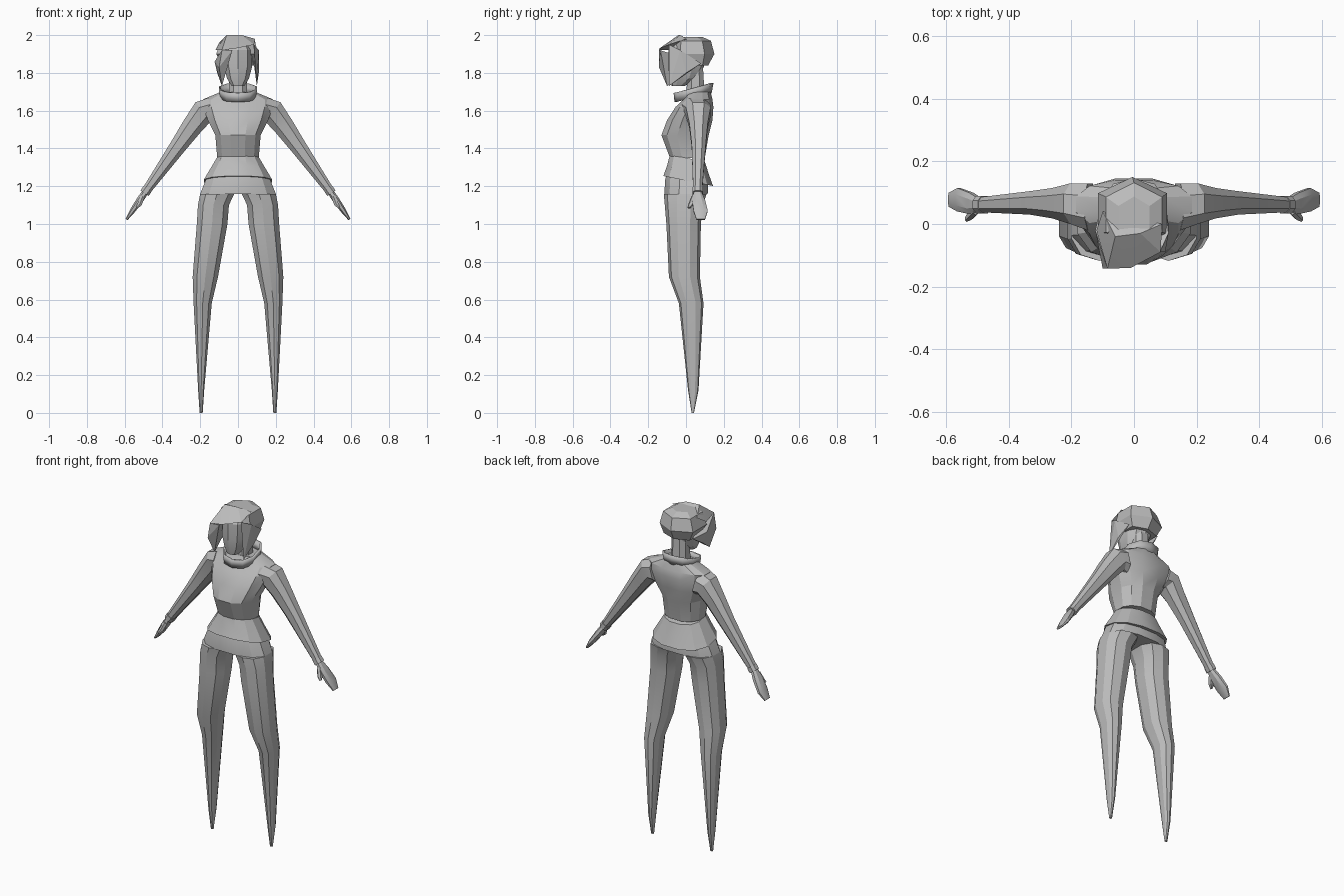
import bpy, bmesh
from math import sin, cos, pi, radians, copysign
from mathutils import Vector

cube = bpy.data.objects.get("Cube")
if cube:
    bpy.data.objects.remove(cube, do_unlink=True)

grey = bpy.data.materials.new("plain grey")
grey.use_nodes = True
tone = (.5, .5, .5, 1)
grey.diffuse_color = tone
grey.node_tree.nodes["Principled BSDF"].inputs["Base Color"].default_value = tone


def finish(bm, name, angle):
    bmesh.ops.recalc_face_normals(bm, faces=bm.faces[:])
    mesh = bpy.data.meshes.new(name)
    bm.to_mesh(mesh)
    bm.free()
    mesh.materials.append(grey)
    obj = bpy.data.objects.new(name, mesh)
    bpy.context.collection.objects.link(obj)
    bpy.ops.object.select_all(action="DESELECT")
    obj.select_set(True)
    bpy.context.view_layer.objects.active = obj
    bpy.ops.object.shade_smooth_by_angle(angle=radians(angle))
    return obj


def ring(z, half, front, back, x=0, tilt=0):
    """Describe one cross-section; tilt leans it sideways, in degrees."""
    return Vector((x, (front + back) / 2, z)), half, (back - front) / 2, radians(tilt)


def squarish(value, sides):
    """Round a section out towards a box so that its flats reach full width."""
    return copysign(abs(value / cos(pi / sides)) ** .85, value)


def loft(name, rings, sides=8, slope=0, mirror=1, capped=True):
    """Skin a series of cross-sections; slope raises the back of each."""
    bm = bmesh.new()
    loops = []
    for centre, half, depth, tilt in rings:
        loop = []
        for i in range(sides):
            angle = 2 * pi * (i + .5) / sides
            across = half * squarish(cos(angle), sides)
            y = centre.y + depth * squarish(sin(angle), sides)
            x = centre.x + across * cos(tilt)
            z = centre.z + across * sin(tilt) + slope * y
            loop.append(bm.verts.new((mirror * x, y, z)))
        loops.append(loop)
    for low, high in zip(loops, loops[1:]):
        for i in range(sides):
            j = (i + 1) % sides
            bm.faces.new((low[i], low[j], high[j], high[i]))
    if capped:
        bm.faces.new(loops[0])
        bm.faces.new(loops[-1])
    return finish(bm, name, angle=22)


def hull(name, *points):
    """Wrap a faceted lock of hair around its corner points."""
    bm = bmesh.new()
    for point in points:
        bm.verts.new(point)
    bmesh.ops.convex_hull(bm, input=bm.verts[:])
    return finish(bm, name, angle=10)


# Body landmarks
knee, crotch, hem, waist, bust = .6, 1.16, 1.23, 1.35, 1.47
shoulder, chin, brow, crown = 1.66, 1.73, 1.92, 2
waistline = ring(z=waist, half=.11, front=-.085, back=.1)

# Jacket body, from waist to shoulders
loft("jacket_body", [
    waistline,
    ring(z=bust, half=.12, front=-.13, back=.12),
    ring(z=bust + .08, half=.16, front=-.1, back=.14),
    ring(z=shoulder - .04, half=.185, front=-.055, back=.145),
    ring(z=shoulder, half=.185, front=-.015, back=.14),
    ring(z=shoulder + .04, half=.09, front=0, back=.13),
], sides=12)

# Flared jacket hem, lower at the back
loft("jacket_hem", [
    waistline,
    ring(z=(hem + waist) / 2, half=.145, front=-.1, back=.12),
    ring(z=hem, half=.18, front=-.12, back=.143),
], sides=12, slope=-.2)

# Stand-up collar
collar = loft("collar", [
    ring(z=shoulder, half=.08, front=-.045, back=.12),
    ring(z=shoulder + .05, half=.09, front=-.05, back=.13),
], sides=10, slope=.28, capped=False)
wall = collar.modifiers.new("thickness", "SOLIDIFY")
wall.thickness = .012

# Hips of the trousers
loft("hips", [
    ring(z=crotch, half=.2, front=-.113, back=.115),
    ring(z=hem, half=.172, front=-.112, back=.117),
    ring(z=hem + .07, half=.13, front=-.09, back=.095),
], sides=12)

for side, mirror in (("left", 1), ("right", -1)):
    # Tapering legs ending in points
    loft(side + "_leg", [
        ring(x=.195, z=0, half=.008, front=.03, back=.042),
        ring(x=.195, z=.12, half=.016, front=.012, back=.065),
        ring(x=.187, z=knee - .02, half=.048, front=-.035, back=.09),
        ring(x=.173, z=knee + .12, half=.067, front=-.087, back=.07),
        ring(x=.137, z=1, half=.081, front=-.1, back=.075),
        ring(x=.13, z=1.1, half=.082, front=-.108, back=.085),
        ring(x=.11, z=crotch, half=.09, front=-.113, back=.105),
    ], sides=10, mirror=mirror)

    # Sleeve, straight from the shoulder to the wrist
    top, wrist = Vector((.24, 0, 1.52)), Vector((.49, 0, 1.17))
    middle = top.lerp(wrist, .3)
    loft(side + "_sleeve", [
        ring(x=.14, z=1.6, half=.07, front=-.02, back=.13, tilt=75),
        ring(x=.185, z=1.593, half=.065, front=0, back=.13, tilt=52),
        ring(x=top.x, z=top.z, half=.055, front=.018, back=.115, tilt=32),
        ring(x=middle.x, z=middle.z, half=.044, front=.03, back=.105, tilt=32),
        ring(x=wrist.x, z=wrist.z, half=.023, front=.038, back=.085, tilt=36),
    ], mirror=mirror)

    # Cuff around the end of the sleeve
    loft(side + "_cuff", [
        ring(x=spot.x, z=spot.z, half=.026, front=.034, back=.09, tilt=36)
        for spot in (top.lerp(wrist, .95), top.lerp(wrist, 1.02))
    ], mirror=mirror)

    # Mitten-like hand and thumb
    tip = Vector((.59, 0, 1.024))
    palm, fingers = wrist.lerp(tip, .3), wrist.lerp(tip, .7)
    loft(side + "_hand", [
        ring(x=wrist.x, z=wrist.z, half=.017, front=.042, back=.08, tilt=35),
        ring(x=palm.x, z=palm.z, half=.018, front=.032, back=.1, tilt=35),
        ring(x=fingers.x, z=fingers.z, half=.014, front=.04, back=.115, tilt=35),
        ring(x=tip.x, z=tip.z, half=.006, front=.055, back=.1, tilt=35),
    ], mirror=mirror)
    loft(side + "_thumb", [
        ring(x=palm.x - .015, z=palm.z + .02, half=.012, front=.03, back=.06, tilt=35),
        ring(x=palm.x, z=palm.z - .02, half=.012, front=.015, back=.045, tilt=35),
        ring(x=palm.x + .015, z=palm.z - .04, half=.006, front=.008, back=.025, tilt=35),
    ], sides=6, mirror=mirror)

# Neck and head
loft("neck", [
    ring(z=shoulder, half=.05, front=0, back=.1),
    ring(z=chin + .1, half=.045, front=.01, back=.09),
])
loft("head", [
    ring(z=chin, half=.033, front=-.074, back=-.01),
    ring(z=chin + .04, half=.058, front=-.083, back=.06),
    ring(z=chin + .1, half=.074, front=-.09, back=.09),
    ring(z=brow, half=.076, front=-.088, back=.1),
    ring(z=brow + .04, half=.06, front=-.06, back=.08),
], sides=10)

# Hair: faceted cap, swept fringe, and a curtain over each cheek
loft("hair_cap", [
    ring(z=brow - .08, half=.085, front=-.01, back=.11),
    ring(z=brow - .02, half=.11, front=-.07, back=.137, x=-.005),
    ring(z=crown - .03, half=.09, front=-.06, back=.12),
    ring(z=crown - .01, half=.05, front=-.04, back=.08),
], sides=6)
fringe = Vector((-.085, -.143, brow))
hull("hair_fringe", fringe, (-.01, -.14, brow + .01), (.085, -.09, brow + .03),
     (.09, 0, crown - .02), (.02, -.03, crown), (-.06, -.04, crown),
     (-.1, .04, crown - .04), (-.12, -.02, brow))
lock, nape = Vector((.1, -.09, chin)), Vector((.1, .08, brow - .07))
hull("left_hair_curtain", lock, nape, (.083, -.09, brow + .03),
     (.11, -.03, brow), (.11, 0, chin + .07), (.085, 0, brow - .08))
hull("right_hair_curtain", fringe, (-.1, -.143, brow - .09), (-.085, -.1, chin),
     (-.124, -.02, brow - .06), (-.11, 0, chin + .07),
     (-nape.x, nape.y, nape.z), (-.03, -.135, brow), (-.085, 0, brow - .08))
